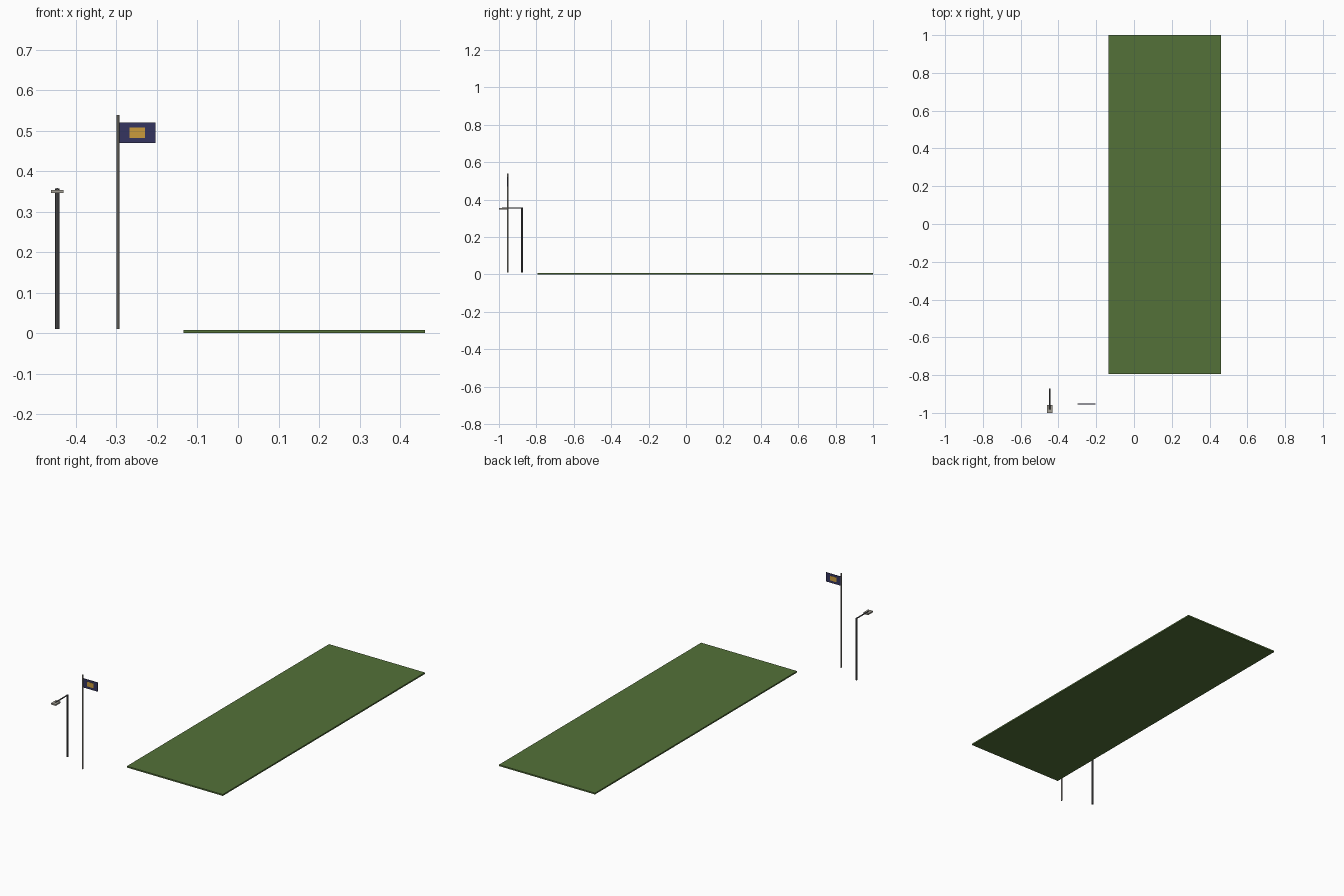
import bpy
from mathutils import Vector

if "Cube" in bpy.data.objects:
    bpy.data.objects.remove(bpy.data.objects["Cube"])


def mat(name, rgb):
    m = bpy.data.materials.new(name)
    m.diffuse_color = (*rgb, 1)
    m.use_nodes = True
    m.node_tree.nodes["Principled BSDF"].inputs["Base Color"].default_value = m.diffuse_color
    return m


GRASS = mat("grass_green", (0.088, 0.165, 0.040))
DARK = mat("dark_grey_metal", (0.085, 0.085, 0.088))
PALE = mat("pale_grey_metal", (0.37, 0.35, 0.30))
NAVY = mat("navy_cloth", (0.035, 0.036, 0.115))
GOLD = mat("gold_cloth", (0.60, 0.33, 0.045))


def box(name, lo, hi, m):
    lo, hi = Vector(lo), Vector(hi)
    bpy.ops.mesh.primitive_cube_add(size=1, location=(lo + hi) / 2)
    o = bpy.context.object
    o.name = name
    o.scale = hi - lo
    bpy.ops.object.transform_apply(location=False, rotation=False, scale=True)
    o.data.materials.append(m)
    return o


def rod(name, a, b, r, m, sides=8):
    a, b = Vector(a), Vector(b)
    bpy.ops.mesh.primitive_cylinder_add(vertices=sides, radius=r, depth=(b - a).length,
                                        location=(a + b) / 2)
    o = bpy.context.object
    o.name = name
    o.rotation_euler = (b - a).to_track_quat('Z', 'Y').to_euler()
    o.data.materials.append(m)
    bpy.ops.object.shade_smooth_by_angle(angle=0.5)
    return o


# lawn slab
box("lawn", (-0.135, -0.793, 0), (0.461, 1.0, 0.008), GRASS)

# flagpole with flag and a gold panel showing on both sides
FX, FY = -0.296, -0.953
rod("flagpole", (FX, FY, 0.010), (FX, FY, 0.539), 0.004, PALE)
box("flag", (-0.293, FY - 0.0015, 0.469), (-0.203, FY + 0.0015, 0.520), NAVY)
box("flag_panel", (-0.268, FY - 0.0025, 0.482), (-0.230, FY + 0.0025, 0.508), GOLD)

# street lamp: post, arm reaching forward, flat head
LX, LY = -0.446, -0.876
rod("lamp_post", (LX, LY, 0.010), (LX, LY, 0.357), 0.0055, DARK)
rod("lamp_arm", (LX, LY, 0.355), (LX, -0.983, 0.355), 0.0035, DARK)
box("lamp_head", (-0.461, -1.0, 0.346), (-0.431, -0.957, 0.354), PALE)
